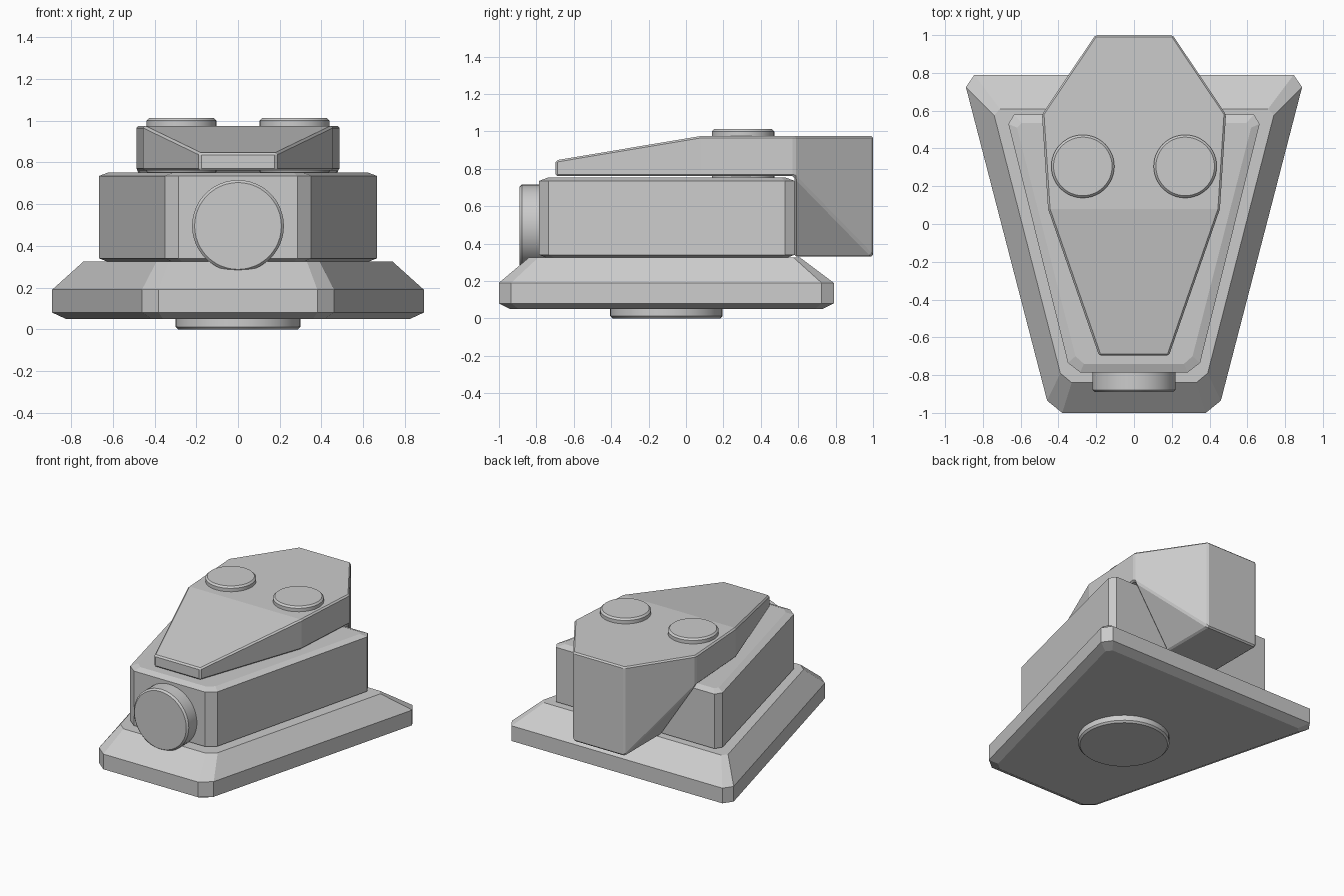
import bpy, bmesh
from math import radians

if "Cube" in bpy.data.objects:
    bpy.data.objects.remove(bpy.data.objects["Cube"])


def make_object(name, verts, faces):
    mesh = bpy.data.meshes.new(name)
    mesh.from_pydata(verts, [], faces)
    bm = bmesh.new()
    bm.from_mesh(mesh)
    bmesh.ops.recalc_face_normals(bm, faces=bm.faces)
    bm.to_mesh(mesh)
    bm.free()
    obj = bpy.data.objects.new(name, mesh)
    bpy.context.collection.objects.link(obj)
    return obj


def add_bevel(obj, width, segments=1):
    mod = obj.modifiers.new("edge_bevel", 'BEVEL')
    mod.width = width
    mod.segments = segments
    mod.limit_method = 'ANGLE'
    mod.angle_limit = radians(35)


def loft(name, rings):
    """Stack mirrored half outlines, each given as (z, right-side points)."""
    verts, faces = [], []
    for z, half in rings:
        verts += [(x, y, z) for x, y in half]
        verts += [(-x, y, z) for x, y in reversed(half)]
    n = 2 * len(rings[0][1])
    for r in range(len(rings) - 1):
        for i in range(n):
            j = (i + 1) % n
            faces.append((r*n + i, r*n + j, (r+1)*n + j, (r+1)*n + i))
    faces.append(tuple(range(n)))
    faces.append(tuple(range((len(rings) - 1) * n, len(rings) * n)))
    return make_object(name, verts, faces)


def disc(name, radius, depth, location, rotation=(0, 0, 0)):
    bpy.ops.mesh.primitive_cylinder_add(vertices=48, radius=radius, depth=depth,
                                        location=location, rotation=rotation)
    obj = bpy.context.object
    obj.name = name
    bpy.ops.object.shade_smooth_by_angle(angle=radians(30))
    add_bevel(obj, 0.012)
    return obj


# Wide tapered base plate with sloping shoulders
outer = [(.38, -1), (.46, -.935), (.89, .725), (.845, .79)]
loft("base_plate", [
    (.05, [(.36, -.94), (.415, -.895), (.825, .69), (.795, .73)]),
    (.08, outer),
    (.19, outer),
    (.325, [(.33, -.84), (.39, -.79), (.74, .575), (.71, .61)]),
])

# Main body block
wall = [(.285, -.785), (.35, -.735), (.665, .53), (.635, .58)]
inset = [(.265, -.74), (.31, -.70), (.62, .51), (.595, .535)]
loft("main_body", [(.322, inset), (.34, wall), (.735, wall), (.752, inset)])

# Sloped cap with the rear block hanging behind the body
side = [(.185, -.697, .845), (.455, .08, .975), (.487, .58, .975),
        (.205, 1, .975), (.205, 1, .33), (.205, .58, .33),
        (.487, .58, .76), (.455, .08, .76), (.185, -.697, .76)]
n = len(side)
verts = side + [(-x, y, z) for x, y, z in side]
faces = [(i, (i + 1) % n, (i + 1) % n + n, i + n) for i in range(n)]
for f in [(0, 1, 7, 8), (1, 2, 6, 7), (2, 3, 4, 6), (4, 5, 6)]:
    faces += [f, tuple(i + n for i in f)]
cap = make_object("top_cap", verts, faces)
add_bevel(cap, 0.01)

# Round pads on the cap, front knob and foot
for label, s in (("left", -1), ("right", 1)):
    disc("top_pad_" + label, .167, .27, (s * .271, .305, .877))
disc("front_knob", .22, .2, (0, -.79, .495), (radians(90), 0, 0))
disc("round_foot", .3, .08, (0, -.105, .04))
